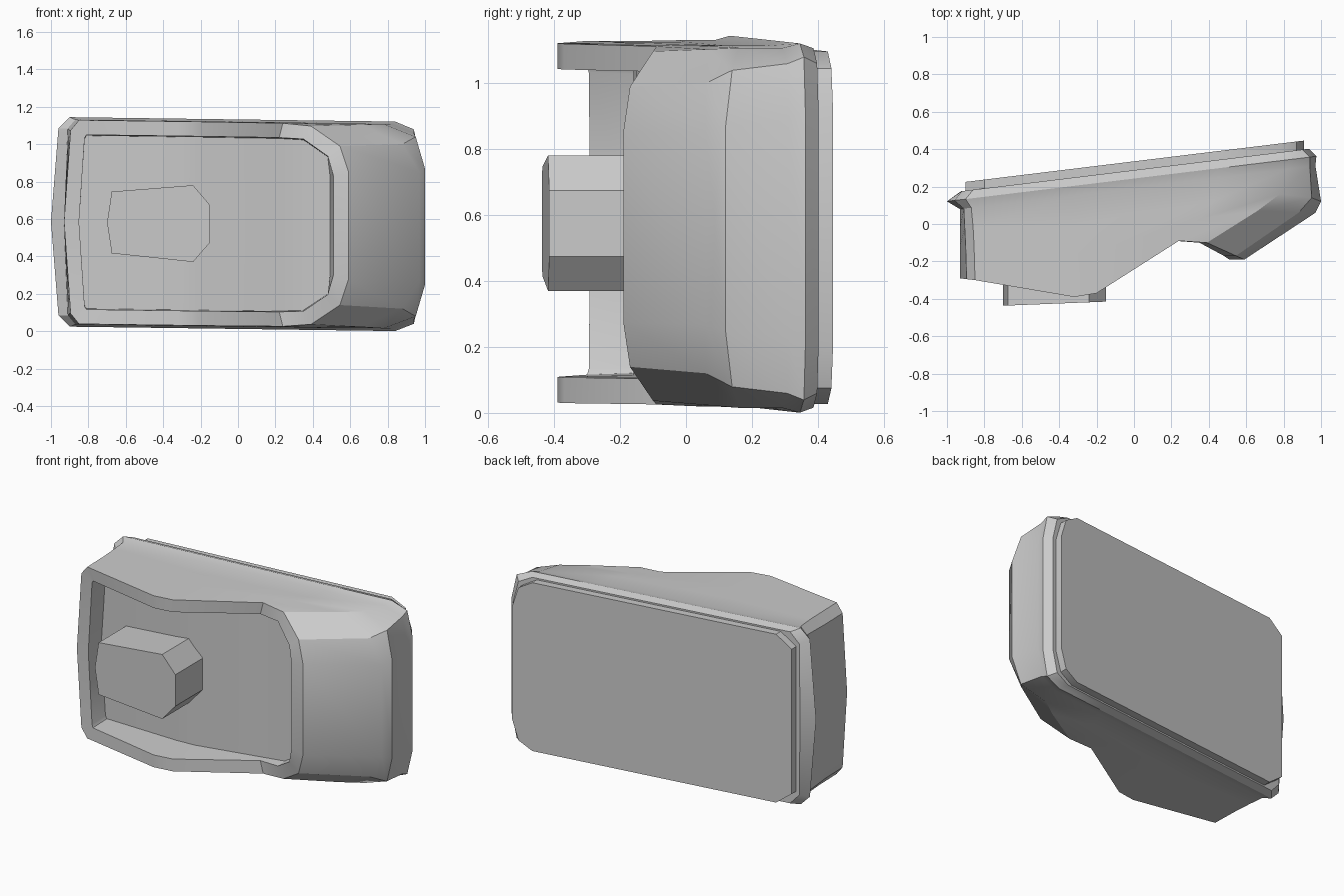
import bpy, bmesh, math

MID, TILT = 0.572, -0.0135          # mirror height and slight lean of the mirror plane


def back(x, off):
    """Slanted rear plane, shifted by off."""
    return 0.243 + 0.122 * x + off


def plane_loop(pts, off):
    return [(x, back(x, off), h) for x, h in pts]


def loft(name, loops, cap_first=False, cap_last=False, angle=30):
    """Skin half loops (x, y, half height), mirrored top to bottom."""
    bm = bmesh.new()
    rings = []
    for half in loops:
        pts = [(x, y, MID + TILT * x + h) for x, y, h in half]
        pts += [(x, y, MID + TILT * x - h) for x, y, h in reversed(half[1:])]
        rings.append([bm.verts.new(p) for p in pts])
    n = len(rings[0])
    for a, b in zip(rings, rings[1:]):
        for i in range(n):
            j = (i + 1) % n
            bm.faces.new((a[i], a[j], b[j], b[i]))
    # caps are ladders of strips between upper and lower halves
    for ring, use in ((rings[0], cap_first), (rings[-1], cap_last)):
        if use:
            bm.faces.new((ring[0], ring[1], ring[n - 1]))
            for i in range(1, n // 2):
                bm.faces.new((ring[i], ring[i + 1], ring[n - i - 1], ring[n - i]))
    bmesh.ops.recalc_face_normals(bm, faces=bm.faces)
    me = bpy.data.meshes.new(name)
    bm.to_mesh(me)
    bm.free()
    ob = bpy.data.objects.new(name, me)
    bpy.context.collection.objects.link(ob)
    bpy.ops.object.select_all(action='DESELECT')
    ob.select_set(True)
    bpy.context.view_layer.objects.active = ob
    bpy.ops.object.shade_smooth_by_angle(angle=math.radians(angle))
    return ob


# Front rim: wavy profile in plan, inner and outer outlines
rim_y = [-0.29, -0.295, -0.30, -0.39, -0.37, -0.09, -0.10, -0.17, -0.19]
inner_x = [-0.85, -0.82, -0.81, -0.32, -0.20, 0.22, 0.35, 0.48, 0.51]
inner_h = [0, 0.45, 0.467, 0.467, 0.467, 0.466, 0.46, 0.37, 0.265]
outer_x = [-0.93, -0.895, -0.85, -0.32, -0.20, 0.24, 0.39, 0.545, 0.59]
outer_h = [0, 0.49, 0.545, 0.545, 0.545, 0.543, 0.53, 0.425, 0.29]
inner = list(zip(inner_x, rim_y, inner_h))
outer = list(zip(outer_x, rim_y, outer_h))

# Recess floor, deeper towards the right
floor_y = [-0.16, -0.16, -0.16, -0.16, -0.15, -0.05, -0.03, -0.02, -0.02]
floor = [(min(x, 0.492), y, h * 0.99) for x, y, h in zip(inner_x, floor_y, inner_h)]

# Body sections bulging to the right
shoulder = [(-0.93, -0.12, 0), (-0.90, -0.12, 0.49), (-0.855, -0.12, 0.545),
            (-0.32, -0.16, 0.547), (-0.20, -0.14, 0.547), (0.36, 0.03, 0.547),
            (0.66, 0.07, 0.54), (0.88, 0.06, 0.44), (0.97, 0.06, 0.29)]
bulge = [(-0.93, -0.02, 0), (-0.905, -0.02, 0.495), (-0.86, -0.02, 0.547),
         (-0.32, 0.0, 0.548), (-0.20, 0.02, 0.548), (0.42, 0.12, 0.548),
         (0.78, 0.16, 0.546), (0.95, 0.14, 0.48), (1.0, 0.12, 0.31)]
edge = [(-0.93, 0), (-0.91, 0.50), (-0.87, 0.547), (-0.32, 0.548), (-0.20, 0.548),
        (0.45, 0.548), (0.82, 0.546), (0.94, 0.50), (0.97, 0.33)]

# Flange around the back and ledge behind it
flange = [(-1.0, 0), (-0.96, 0.50), (-0.90, 0.56), (-0.32, 0.56), (-0.20, 0.56),
          (0.45, 0.56), (0.84, 0.56), (0.94, 0.52), (0.975, 0.36)]
ledge = [(-0.925, 0), (-0.92, 0.48), (-0.86, 0.545), (-0.32, 0.545), (-0.20, 0.545),
         (0.45, 0.545), (0.81, 0.545), (0.90, 0.50), (0.935, 0.36)]
panel = [(-0.90, 0), (-0.90, 0.46), (-0.80, 0.535), (-0.32, 0.535), (-0.20, 0.535),
         (0.45, 0.535), (0.78, 0.535), (0.87, 0.485), (0.91, 0.36)]

loft("housing", [floor, inner, outer, shoulder, bulge, plane_loop(edge, -0.05),
                 plane_loop(flange, 0), plane_loop(ledge, 0.045),
                 plane_loop(panel, 0.045)], cap_first=True)
loft("back_panel", [plane_loop(panel, 0.045), plane_loop(panel, 0.092)], cap_last=True)

# Mounting block standing in the recess
block = [(-0.70, 0), (-0.675, 0.165), (-0.24, 0.205), (-0.15, 0.10)]
loft("mounting_block", [[(x, -0.415 + 0.04 * (x + 0.15), h) for x, h in block],
                        [(x, -0.14, h) for x, h in block]], cap_first=True)
